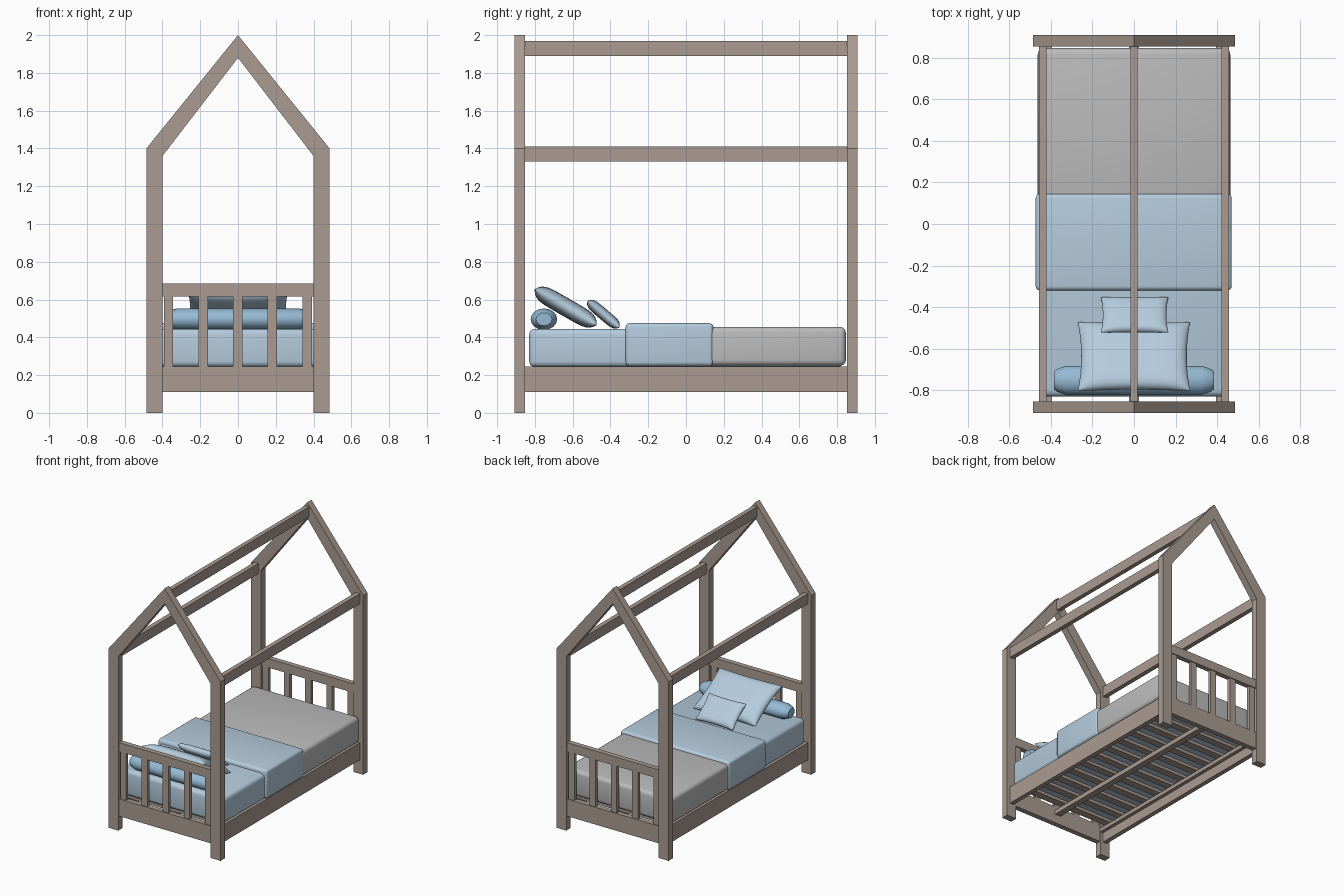
import bpy, bmesh, math
from mathutils import Matrix

if "Cube" in bpy.data.objects:
    bpy.data.objects.remove(bpy.data.objects["Cube"])


def mat(name, r, g, b):
    m = bpy.data.materials.new(name)
    m.diffuse_color = (r, g, b, 1)
    m.use_nodes = True
    m.node_tree.nodes["Principled BSDF"].inputs["Base Color"].default_value = m.diffuse_color
    return m


WOOD = mat("taupe wood", 0.40, 0.33, 0.285)
GREY = mat("grey blanket", 0.50, 0.50, 0.50)
PALE = mat("pale blue cloth", 0.46, 0.60, 0.72)
BLUE = mat("blue cloth", 0.30, 0.49, 0.66)


def finish(name, bm, material, smooth=False):
    bmesh.ops.recalc_face_normals(bm, faces=bm.faces)
    me = bpy.data.meshes.new(name)
    bm.to_mesh(me)
    bm.free()
    ob = bpy.data.objects.new(name, me)
    bpy.context.collection.objects.link(ob)
    me.materials.append(material)
    if smooth:
        bpy.ops.object.select_all(action='DESELECT')
        bpy.context.view_layer.objects.active = ob
        ob.select_set(True)
        bpy.ops.object.shade_smooth_by_angle(angle=math.radians(40))
    return ob


def box(name, x, y, z, material=WOOD, bevel=0):
    """Box from (min, max) ranges, optionally with rounded edges."""
    bm = bmesh.new()
    bmesh.ops.create_cube(bm, size=1)
    for v in bm.verts:
        v.co = [r[0] if c < 0 else r[1] for c, r in zip(v.co, (x, y, z))]
    if bevel:
        bmesh.ops.bevel(bm, geom=bm.edges[:], offset=bevel, segments=4,
                        profile=0.5, affect='EDGES')
    return finish(name, bm, material, bevel > 0)


def house_frame(name, y0, y1):
    """Gabled end frame: one closed outline, extruded."""
    half = [(0.485, 0), (0.485, 1.4), (0, 2.0)]
    inner = [(0.40, 0), (0.40, 1.36), (0, 1.88)]
    pts = half + [(-x, z) for x, z in half[1::-1]]
    pts += [(-x, z) for x, z in inner] + inner[1::-1]
    bm = bmesh.new()
    f = bm.faces.new([bm.verts.new((x, y0, z)) for x, z in pts])
    g = bmesh.ops.extrude_face_region(bm, geom=[f])
    for v in g['geom']:
        if isinstance(v, bmesh.types.BMVert):
            v.co.y = y1
    return finish(name, bm, WOOD)


def pillow(name, w, l, t, loc, tilt, n=24):
    """Cushion with blunt edges, pinched corners and concave sides."""
    bm = bmesh.new()
    bmesh.ops.create_grid(bm, x_segments=n, y_segments=n, size=1)
    bottom = bmesh.ops.duplicate(bm, geom=bm.verts[:] + bm.edges[:] + bm.faces[:])
    low = {v for v in bottom['geom'] if isinstance(v, bmesh.types.BMVert)}
    for v in bm.verts:
        u, s = math.sin(v.co.x * math.pi / 2), math.sin(v.co.y * math.pi / 2)
        h = (max(0, 1 - abs(u) ** 5) * max(0, 1 - abs(s) ** 5)) ** 0.5
        px = u * w / 2 * (1 - 0.06 * (1 - s * s) * u * u)
        py = s * l / 2 * (1 - 0.06 * (1 - u * u) * s * s)
        v.co = (px, py, (-h if v in low else h) * t / 2)
    bmesh.ops.remove_doubles(bm, verts=bm.verts[:], dist=0.0002)
    bmesh.ops.transform(bm, verts=bm.verts[:], matrix=Matrix.Translation(loc)
                        @ Matrix.Rotation(-math.radians(tilt), 4, 'X'))
    return finish(name, bm, PALE, True)


# end frames with head and foot boards
for side, s in (("head", -1), ("foot", 1)):
    house_frame(side + "_house_frame", s * 0.853, s * 0.908)
    y = sorted((s * 0.86, s * 0.90))
    box(side + "_top_rail", (-0.41, 0.41), y, (0.615, 0.685))
    box(side + "_bottom_rail", (-0.41, 0.41), y, (0.11, 0.245))
    for i in range(5):
        c = -0.368 + i * 0.1835
        box(f"{side}_spindle_{i + 1}", (c - 0.025, c + 0.025),
            sorted((s * 0.867, s * 0.893)), (0.24, 0.62))

# long rails
box("ridge_rail", (-0.017, 0.017), (-0.855, 0.855), (1.89, 1.97))
for side, s in (("left", -1), ("right", 1)):
    x = sorted((s * 0.422, s * 0.458))
    box(side + "_eave_rail", x, (-0.855, 0.855), (1.33, 1.41))
    box(side + "_bed_rail", x, (-0.855, 0.855), (0.11, 0.245))
    box(side + "_slat_ledge", sorted((s * 0.395, s * 0.424)),
        (-0.855, 0.855), (0.185, 0.215))

# slatted base
box("centre_beam", (-0.025, 0.025), (-0.862, 0.862), (0.18, 0.215))
for i in range(12):
    c = -0.77 + i * 0.14
    box(f"base_slat_{i + 1}", (-0.422, 0.422), (c - 0.03, c + 0.03), (0.215, 0.238))

# bedding
box("mattress", (-0.452, 0.452), (-0.83, 0.835), (0.243, 0.445), PALE, 0.03)
box("foot_blanket", (-0.463, 0.463), (0.10, 0.846), (0.25, 0.455), GREY, 0.03)
box("folded_cover", (-0.473, 0.47), (-0.32, 0.145), (0.248, 0.475), PALE, 0.022)

# bolster: lathed capsule with blunt ends
bm = bmesh.new()
rings = []
for x, r in ((-0.385, 0.6), (-0.37, 0.78), (-0.325, 1), (0.325, 1), (0.37, 0.78), (0.385, 0.6)):
    rings.append([bm.verts.new((x, -0.752 + 0.07 * r * math.cos(a * math.tau / 16),
                                0.496 + 0.057 * r * math.sin(a * math.tau / 16)))
                  for a in range(16)])
for p, q in zip(rings, rings[1:]):
    for a in range(16):
        b = (a + 1) % 16
        bm.faces.new((p[a], p[b], q[b], q[a]))
bm.faces.new(rings[0])
bm.faces.new(rings[-1])
finish("bolster", bm, BLUE, True)

# pillows leaning on the bolster
pillow("large_pillow", 0.54, 0.38, 0.095, (0, -0.637, 0.56), 30)
pillow("small_pillow", 0.325, 0.22, 0.06, (0.003, -0.437, 0.522), 40)
